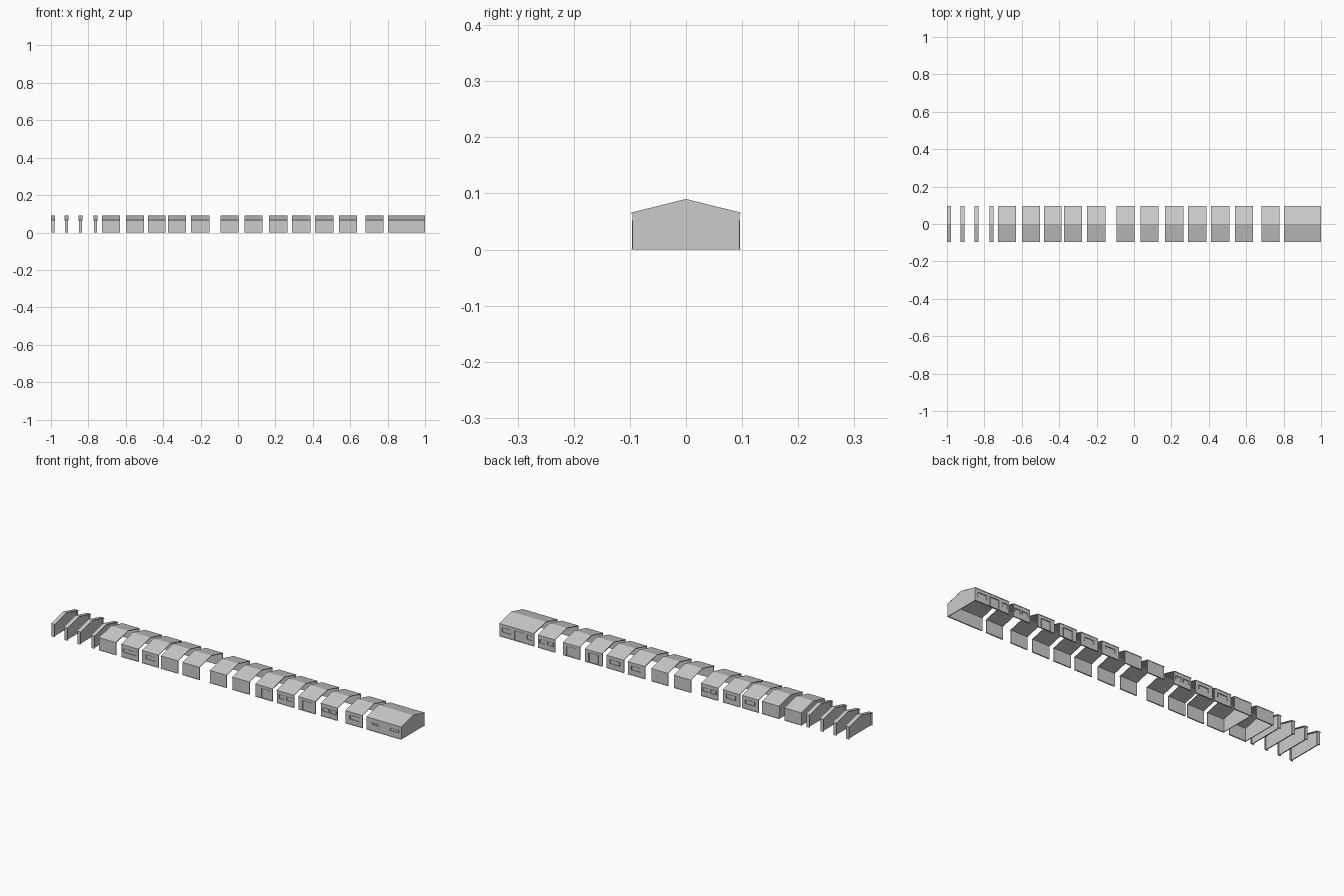
import bpy
import bmesh

cube = bpy.data.objects.get("Cube")
if cube:
    bpy.data.objects.remove(cube, do_unlink=True)

grey = bpy.data.materials.new("plain_grey")
grey.use_nodes = True
grey.diffuse_color = (0.6, 0.6, 0.6, 1)
grey.node_tree.nodes["Principled BSDF"].inputs["Base Color"].default_value = (0.6, 0.6, 0.6, 1)

HALF = 0.095      # half depth to the wall face
EAVE = 0.066
RIDGE = 0.09
THICK = 0.004


def finish(bm, name):
    bmesh.ops.recalc_face_normals(bm, faces=bm.faces)
    mesh = bpy.data.meshes.new(name)
    bm.to_mesh(mesh)
    bm.free()
    mesh.materials.append(grey)
    obj = bpy.data.objects.new(name, mesh)
    bpy.context.collection.objects.link(obj)
    return obj


def box(bm, x0, x1, y0, y1, z0, z1):
    """Add an axis-aligned box."""
    verts = bmesh.ops.create_cube(bm, size=1)["verts"]
    for v in verts:
        v.co.x = x1 if v.co.x > 0 else x0
        v.co.y = y1 if v.co.y > 0 else y0
        v.co.z = z1 if v.co.z > 0 else z0


def extrude_profile(bm, points, x0, x1):
    """Sweep a closed y-z outline along x."""
    face = bm.faces.new([bm.verts.new((x0, y, z)) for y, z in points])
    moved = bmesh.ops.extrude_face_region(bm, geom=[face])["geom"]
    bmesh.ops.translate(bm, vec=(x1 - x0, 0, 0),
                        verts=[g for g in moved if isinstance(g, bmesh.types.BMVert)])


def wall(name, x0, x1, side, openings):
    """Long wall with framed openings, recessed panes and a low plinth."""
    bm = bmesh.new()

    def slab(a, b, z0, z1, inner=HALF - THICK, outer=HALF):
        if b - a > 0.0005 and z1 - z0 > 0.0005:
            ys = sorted((side * inner, side * outer))
            box(bm, a, b, ys[0], ys[1], z0, z1)

    cursor = x0
    for u0, u1, z0, z1 in openings:
        a, b = x0 + u0 * (x1 - x0), x0 + u1 * (x1 - x0)
        slab(cursor, a, 0, EAVE)
        slab(a, b, 0, z0)
        slab(a, b, z1, EAVE)
        slab(a, b, z0, z1, HALF - THICK, HALF - THICK + 0.001)
        # raised surround
        trim = 0.002
        slab(a - trim, a, z0, z1 + trim, HALF, HALF + 0.0015)
        slab(b, b + trim, z0, z1 + trim, HALF, HALF + 0.0015)
        slab(a, b, z1, z1 + trim, HALF, HALF + 0.0015)
        cursor = b
    slab(cursor, x1, 0, EAVE)
    slab(x0, x1, 0, 0.002, HALF, HALF + 0.002)
    finish(bm, name)


def roof(name, x0, x1):
    bm = bmesh.new()
    e = HALF + 0.002
    t = 0.003
    extrude_profile(bm, [(-e, EAVE), (0, RIDGE), (e, EAVE),
                         (e, EAVE - t), (0, RIDGE - t), (-e, EAVE - t)], x0, x1)
    finish(bm, name)


def gable(name, x0, x1):
    bm = bmesh.new()
    w = HALF - 0.0005
    extrude_profile(bm, [(-w, 0), (w, 0), (w, EAVE - 0.001),
                         (0, RIDGE - 0.001), (-w, EAVE - 0.001)], x0, x1)
    finish(bm, name)


# Opening types: start and end along the section, bottom, top
DOOR = [(0.25, 0.78, 0.002, 0.05)]
SIDE_DOOR = [(0.35, 0.85, 0.002, 0.05)]
WINDOW = [(0.25, 0.8, 0.027, 0.047)]
WIDE = [(0.1, 0.9, 0.027, 0.045)]
PAIR = [(0.12, 0.45, 0.027, 0.045), (0.58, 0.9, 0.027, 0.045)]
SLITS = [(0.18, 0.36, 0.034, 0.042), (0.68, 0.92, 0.03, 0.042)]
HOUSE = [(0.05, 0.2, 0.025, 0.047), (0.3, 0.56, 0.002, 0.05), (0.66, 0.92, 0.025, 0.047)]

# Sections: start, end, front openings, back openings
sections = [
    (-0.727, -0.63, [], []),
    (-0.60, -0.502, WIDE, []),
    (-0.482, -0.387, WINDOW, WINDOW),
    (-0.374, -0.277, [], WINDOW),
    (-0.25, -0.153, [], PAIR),
    (-0.094, 0.002, [], []),
    (0.035, 0.131, [], []),
    (0.167, 0.265, SIDE_DOOR, WINDOW),
    (0.289, 0.387, PAIR, WINDOW),
    (0.412, 0.51, DOOR, DOOR),
    (0.54, 0.636, PAIR, DOOR),
    (0.682, 0.778, WINDOW, PAIR),
    (0.802, 1.0, SLITS, HOUSE),
]
for i, (x0, x1, front, back) in enumerate(sections, 1):
    wall(f"front_wall_{i}", x0, x1, -1, front)
    wall(f"back_wall_{i}", x0, x1, 1, back)
    roof(f"roof_{i}", x0, x1)

# Closed ends
gable("left_end_wall", 1.0 - THICK, 0.9995)
for i, (x0, x1, front, back) in enumerate(sections[:2], 1):
    gable(f"section_end_wall_{i}", x0 + 0.0005, x0 + THICK)

# Narrow dividing frames: partition, two side posts and a roof strip
for i, x0 in enumerate((-1.0, -0.928, -0.853, -0.773), 1):
    x1 = x0 + 0.021
    gable(f"partition_{i}", x0 + 0.008, x0 + 0.013)
    roof(f"frame_roof_{i}", x0, x1)
    bm = bmesh.new()
    for side in (-1, 1):
        ys = sorted((side * (HALF - THICK), side * HALF))
        box(bm, x0 + 0.002, x1 - 0.002, ys[0], ys[1], 0, EAVE)
    finish(bm, f"frame_posts_{i}")
